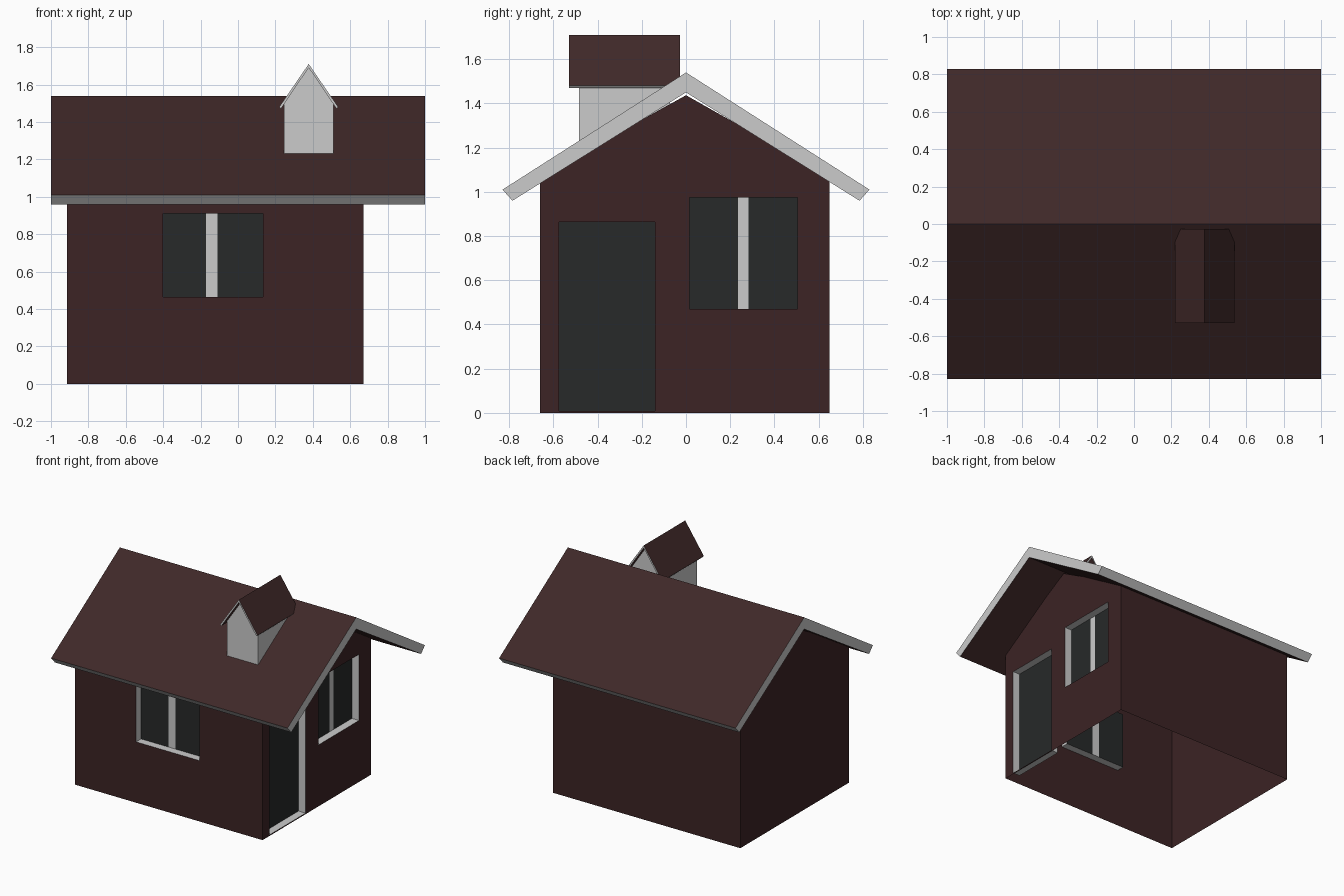
import bpy, bmesh
from mathutils import Vector

if "Cube" in bpy.data.objects:
    bpy.data.objects.remove(bpy.data.objects["Cube"])


def material(name, rgb):
    m = bpy.data.materials.new(name)
    m.diffuse_color = (*rgb, 1)
    m.use_nodes = True
    m.node_tree.nodes["Principled BSDF"].inputs["Base Color"].default_value = m.diffuse_color
    return m


GREY = material("trim_grey", (0.8, 0.8, 0.8))
WALL = material("wall_brown", (0.045, 0.017, 0.018))
ROOF = material("roof_brown", (0.05, 0.021, 0.021))
PANE = material("dark_pane", (0.02, 0.0225, 0.0225))


def make_object(name, bm, mats):
    me = bpy.data.meshes.new(name)
    bm.to_mesh(me)
    bm.free()
    for m in mats:
        me.materials.append(m)
    ob = bpy.data.objects.new(name, me)
    bpy.context.collection.objects.link(ob)
    return ob


def quad(bm, pts, mat=0):
    f = bm.faces.new([bm.verts.new(p) for p in pts])
    f.material_index = mat
    return f


def rect(u0, u1, v0, v1):
    return [(u0, v0), (u1, v0), (u1, v1), (u0, v1)]


# House dimensions
X0, X1, Y0, Y1 = -0.915, 0.67, -0.66, 0.65
EAVE, PEAK, DEPTH = 1.07, 1.437, 0.06


def front(u, v, d=0):
    return Vector((u, Y0 + d, v))


def right(u, v, d=0):
    return Vector((X1 - d, u, v))


def wall(name, place, outline, holes=()):
    """Flat wall sheet with rectangular openings."""
    bm = bmesh.new()
    for loop in (outline, *[rect(*h) for h in holes]):
        vs = [bm.verts.new(place(*p)) for p in loop]
        for a, b in zip(vs, vs[1:] + vs[:1]):
            bm.edges.new((a, b))
    n = (place(0, 0) - place(0, 0, 1)).normalized()
    bmesh.ops.triangle_fill(bm, edges=bm.edges[:], use_beauty=True, normal=n)
    bm.normal_update()
    for f in bm.faces:
        if f.normal.dot(n) < 0:
            f.normal_flip()
    make_object(name, bm, [WALL])


def opening(name, place, hole, mullion=None):
    """Grey reveal pushed into the wall, closed by dark panes."""
    bm = bmesh.new()
    c = rect(*hole)
    for a, b in zip(c, c[1:] + c[:1]):
        quad(bm, [place(*a), place(*b), place(*b, DEPTH), place(*a, DEPTH)])
    u0, u1, v0, v1 = hole
    strips = [(u0, u1, 1)]
    if mullion:
        m0, m1 = mullion
        strips = [(u0, m0, 1), (m0, m1, 0), (m1, u1, 1)]
    for a, b, mat in strips:
        quad(bm, [place(*p, DEPTH) for p in rect(a, b, v0, v1)], mat)
    make_object(name, bm, [GREY, PANE])


# Walls (single sheets, open underneath)
front_hole = (-0.40, 0.135, 0.465, 0.91)
side_hole = (0.015, 0.505, 0.47, 0.975)
door_hole = (-0.575, -0.14, 0.008, 0.863)
gable = [(Y0, 0), (Y1, 0), (Y1, EAVE), (0, PEAK), (Y0, EAVE)]
wall("front_wall", front, rect(X0, X1, 0, EAVE), [front_hole])
wall("right_wall", right, gable, [side_hole, door_hole])
wall("back_wall", lambda u, v, d=0: Vector((u, Y1 - d, v)), rect(X0, X1, 0, EAVE))
wall("left_wall", lambda u, v, d=0: Vector((X0 + d, u, v)), gable)

# Ceiling slopes under the roof
bm = bmesh.new()
quad(bm, [(X0, Y0, EAVE), (X1, Y0, EAVE), (X1, 0, PEAK), (X0, 0, PEAK)])
quad(bm, [(X0, 0, PEAK), (X1, 0, PEAK), (X1, Y1, EAVE), (X0, Y1, EAVE)])
make_object("ceiling", bm, [WALL])

# Windows and door
opening("front_window", front, front_hole, (-0.17, -0.11))
opening("side_window", right, side_hole, (0.235, 0.283))
opening("door", right, door_hole)


def gable_roof(name, place, t0, t1, half, z_eave, z_peak, half_in, z_eave_in, z_peak_in):
    """Chevron slab: brown slopes, grey fascia and ends."""
    bm = bmesh.new()
    prof = [(-half, z_eave), (0, z_peak), (half, z_eave),
            (half_in, z_eave_in), (0, z_peak_in), (-half_in, z_eave_in)]
    a, b = [[bm.verts.new(place(t, s, z)) for s, z in prof] for t in (t0, t1)]
    for i in range(6):
        j = (i + 1) % 6
        f = bm.faces.new((a[i], a[j], b[j], b[i]))
        f.material_index = 0 if i in (2, 5) else 1
    for ring in (a, b):
        for ids in ((0, 1, 4, 5), (1, 2, 3, 4)):
            bm.faces.new([ring[i] for i in ids])
    bmesh.ops.recalc_face_normals(bm, faces=bm.faces[:])
    make_object(name, bm, [GREY, ROOF])


# Main roof, ridge along x
gable_roof("main_roof", lambda t, s, z: (t, s, z), -1, 1,
           0.83, 1.01, 1.54, 0.785, 0.96, 1.45)

# Small roof turret, ridge along y
CX = 0.378
gable_roof("turret_roof", lambda t, s, z: (CX + s, t, z), -0.53, -0.028,
           0.158, 1.48, 1.71, 0.149, 1.47, 1.69)

# Turret body with pointed ends
bm = bmesh.new()
prof = [(-0.132, 1.2), (0.132, 1.2), (0.132, 1.498), (0, 1.692), (-0.132, 1.498)]
face = bm.faces.new([bm.verts.new((CX + s, -0.485, z)) for s, z in prof])
ext = bmesh.ops.extrude_face_region(bm, geom=[face], use_keep_orig=True)
bmesh.ops.translate(bm, vec=(0, 0.412, 0),
                    verts=[v for v in ext["geom"] if isinstance(v, bmesh.types.BMVert)])
bmesh.ops.recalc_face_normals(bm, faces=bm.faces[:])
make_object("turret_body", bm, [])
